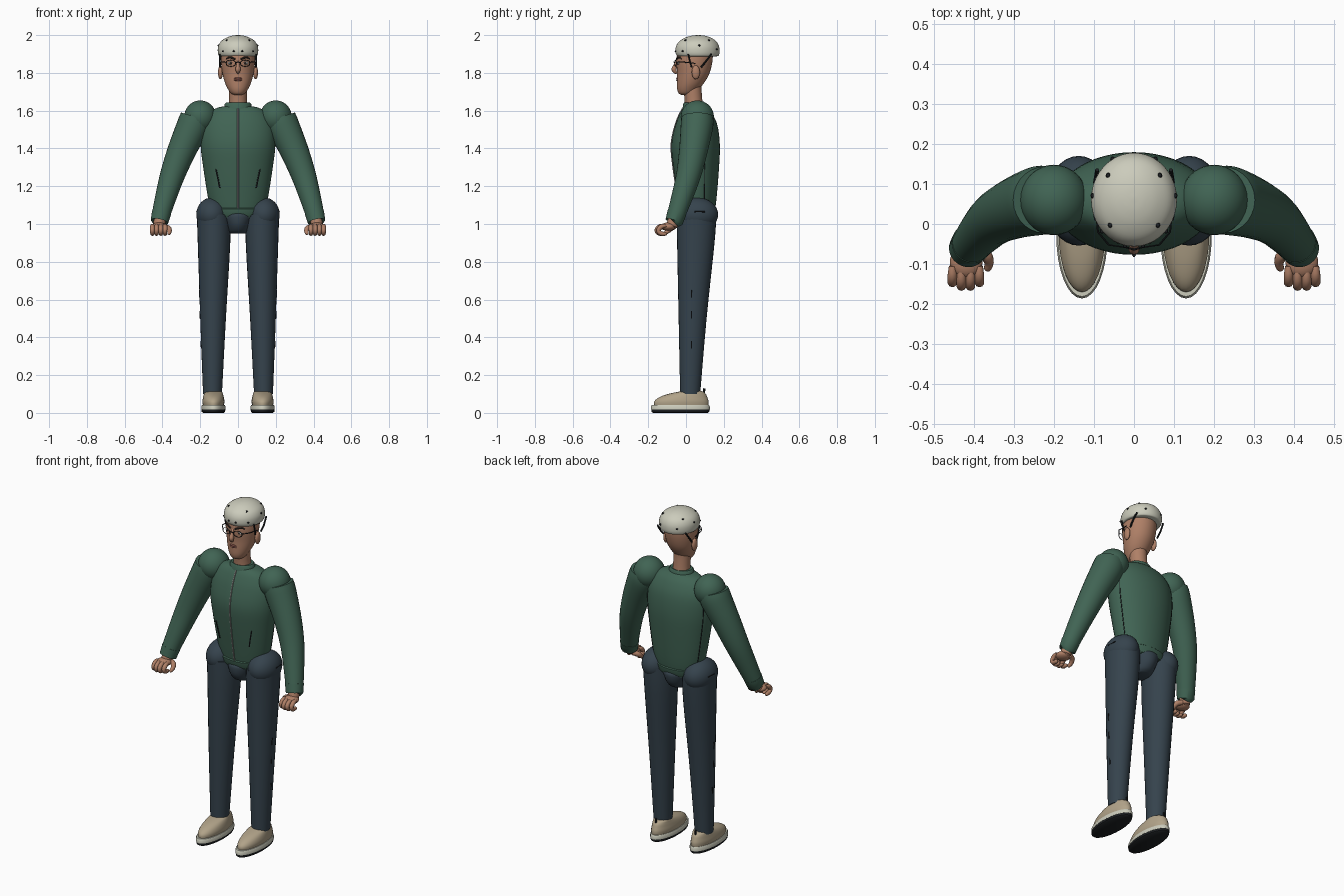
import bpy, bmesh, math
from mathutils import Vector

def mat(name, r, g, b):
    m = bpy.data.materials.new(name)
    m.diffuse_color = (r, g, b, 1)
    return m

GREEN = mat("jacket_green", .052, .127, .088)
NAVY = mat("trouser_navy", .036, .056, .074)
SKIN = mat("skin", .43, .215, .135)
BEIGE = mat("shoe_beige", .44, .365, .25)
CREAM = mat("helmet_cream", .60, .60, .50)
BLACK = mat("black", .012, .014, .016)
BROWN = mat("brow_brown", .03, .02, .016)
LIP = mat("lip", .30, .11, .085)
GREY = mat("zip_grey", .25, .25, .24)
WHITE = mat("eye_white", .7, .7, .66)

def finish(bm, name, material):
    bmesh.ops.recalc_face_normals(bm, faces=bm.faces)
    me = bpy.data.meshes.new(name)
    bm.to_mesh(me)
    bm.free()
    me.materials.append(material)
    ob = bpy.data.objects.new(name, me)
    bpy.context.collection.objects.link(ob)
    for o in bpy.context.selected_objects:
        o.select_set(False)
    ob.select_set(True)
    bpy.context.view_layer.objects.active = ob
    bpy.ops.object.shade_smooth_by_angle(angle=math.radians(42))
    return ob

def skin_rings(name, loops, material):
    bm = bmesh.new()
    vs = [[bm.verts.new(p) for p in loop] for loop in loops]
    n = len(vs[0])
    for a, b in zip(vs, vs[1:]):
        for i in range(n):
            bm.faces.new((a[i], a[(i + 1) % n], b[(i + 1) % n], b[i]))
    bm.faces.new(vs[0])
    bm.faces.new(vs[-1])
    return finish(bm, name, material)

def spline(rows, steps):
    """Smoothly resample a short list of rows."""
    out = []
    for i in range(len(rows) - 1):
        p0, p1 = rows[max(i - 1, 0)], rows[i]
        p2, p3 = rows[i + 1], rows[min(i + 2, len(rows) - 1)]
        for s in range(steps):
            t = s / steps
            out.append(tuple(b + .5 * t * (c - a + t * (2*a - 5*b + 4*c - d + t * (3*(b - c) + d - a)))
                             for a, b, c, d in zip(p0, p1, p2, p3)))
    out.append(tuple(rows[-1]))
    return out

def body(name, rows, material, cx=0, steps=4, n=32):
    """Stack of horizontal ellipses; row = z, x radius, y radius, y centre, x offset."""
    rings = spline(rows, steps)
    ang = [2 * math.pi * i / n for i in range(n)]
    skin_rings(name, [[(cx + (r[4] if len(r) > 4 else 0) + r[1] * math.cos(a),
                        r[3] + r[2] * math.sin(a), r[0]) for a in ang] for r in rings], material)
    return rings

def tube(name, rows, material, ref=(0, 1, 0), steps=1, n=8):
    """Round tube along a path; row = x, y, z, radius."""
    rows = spline(rows, steps)
    pts = [Vector(r[:3]) for r in rows]
    loops = []
    for i, p in enumerate(pts):
        t = (pts[min(i + 1, len(pts) - 1)] - pts[max(i - 1, 0)]).normalized()
        u = t.cross(Vector(ref)).normalized()
        v = t.cross(u)
        loops.append([p + rows[i][3] * (u * math.cos(2*math.pi*k/n) + v * math.sin(2*math.pi*k/n))
                      for k in range(n)])
    return skin_rings(name, loops, material)

def ball(name, c, r, material, seg=24):
    bm = bmesh.new()
    bmesh.ops.create_uvsphere(bm, u_segments=seg, v_segments=seg // 2, radius=1)
    for v in bm.verts:
        v.co = Vector([c[i] + r[i] * v.co[i] for i in range(3)])
    return finish(bm, name, material)

def at(rings, z, a, off=0):
    """Point on an elliptical body at height z and angle a (degrees)."""
    for p, q in zip(rings, rings[1:]):
        if p[0] <= z <= q[0]:
            t = (z - p[0]) / (q[0] - p[0])
            _, rx, ry, cy = [x + t * (y - x) for x, y in zip(p[:4], q[:4])]
            a = math.radians(a)
            return ((rx + off) * math.cos(a), cy + (ry + off) * math.sin(a), z)

# jacket torso, hem and collar
torso = body("jacket_torso", [(1.035, .125, .085, .06), (1.12, .155, .10, .06), (1.3, .184, .121, .054),
             (1.42, .198, .128, .051), (1.52, .19, .112, .055), (1.585, .155, .085, .053),
             (1.615, .11, .062, .048), (1.625, .06, .05, .045)], GREEN, n=48)
body("jacket_hem", [(1.04, .13, .09, .06), (1.05, .138, .096, .06), (1.08, .147, .1, .06),
                    (1.085, .14, .094, .06)], GREEN, steps=1, n=48)
body("collar", [(1.6, .075, .062, .042), (1.635, .07, .057, .042), (1.642, .064, .052, .042),
                (1.64, .05, .045, .042)], GREEN, steps=1)
tube("zip", [at(torso, 1.07 + .03 * i, -90, .001) + (.0045,) for i in range(19)], GREY, n=6)

# neck and head
body("neck", [(1.59, .052, .05, .045), (1.65, .047, .047, .04), (1.72, .047, .047, .035),
              (1.76, .045, .045, .04)], SKIN)
head = body("head", [(1.684, .022, .026, .0), (1.692, .038, .042, .003), (1.715, .054, .058, .011),
            (1.75, .07, .073, .025), (1.8, .083, .086, .039), (1.87, .09, .096, .045),
            (1.93, .08, .085, .05), (1.96, .04, .04, .055)], SKIN)
tube("nose", [(0, -.045, 1.868, .006), (0, -.053, 1.85, .008), (0, -.06, 1.83, .012),
              (0, -.063, 1.817, .0135), (0, -.055, 1.803, .009), (0, -.045, 1.8, .003)], SKIN, steps=3, n=12)
for k, z in (("upper", 1.771), ("lower", 1.762)):
    ball(k + "_lip", (0, -.046, z), (.022, .006, .0055), LIP, 12)

# helmet with vents
helmet = body("helmet", [(1.888, .094, .103, .062), (1.892, .102, .111, .062), (1.91, .107, .117, .061),
              (1.94, .105, .114, .061), (1.967, .09, .098, .062), (1.987, .06, .067, .064),
              (1.997, .03, .034, .065), (2.0, .004, .004, .065)], CREAM, n=40)

for s, side in ((1, "left"), (-1, "right")):
    for i, (z, a) in enumerate([(1.972, 40), (1.972, -45), (1.915, -42), (1.945, 5), (1.925, 60), (1.915, -78)]):
        p = at(helmet, z, a)
        ball(f"helmet_vent_{side}_{i}", (s * p[0], p[1], p[2]), (.006, .007, .005), BLACK, 8)

    # helmet straps
    tube(side + "_front_strap", [(s*.096, .012, 1.9, .004), (s*.097, .02, 1.865, .004),
                                 (s*.093, .03, 1.83, .004)], BLACK)
    tube(side + "_rear_strap", [(s*.092, .135, 1.9, .005), (s*.097, .105, 1.86, .005),
                                (s*.094, .08, 1.83, .005)], BLACK)

    # ears, eyes, brows and spectacles
    ball(side + "_ear", (s*.093, .052, 1.803), (.013, .022, .037), SKIN, 16)
    e = at(head, 1.852, -90 + s * 25)
    ball(side + "_eye", (e[0], e[1] + .002, e[2]), (.016, .006, .008), WHITE, 16)
    ball(side + "_pupil", (e[0], e[1] - .004, e[2]), (.0065, .003, .0065), BROWN, 12)
    tube(side + "_brow", [at(head, z, -90 + s * a) + (r,) for z, a, r in
         ((1.872, 9, .005), (1.88, 22, .006), (1.882, 35, .005), (1.874, 44, .003))], BROWN, ref=(0, 0, 1))
    bpy.ops.mesh.primitive_torus_add(location=(s*.038, -.056, 1.851), rotation=(math.pi/2, 0, s*.15),
                                     major_radius=.023, minor_radius=.002, major_segments=24, minor_segments=6)
    rim = bpy.context.object
    rim.name = side + "_spectacle_rim"
    rim.scale = (1.1, .75, 1)
    rim.data.materials.append(BLACK)
    tube(side + "_spectacle_arm", [(s*.063, -.052, 1.856, .0025), (s*.09, -.02, 1.858, .0025),
                                   (s*.096, .05, 1.85, .0025)], BLACK, ref=(0, 0, 1))

    # sleeve: shoulder ball, arm tube and cuff
    ball(side + "_shoulder", (s*.2, .06, 1.567), (.085, .088, .087), GREEN, 32)
    tube(side + "_sleeve", [(s*.222, .06, 1.567, .083), (s*.238, .058, 1.52, .086), (s*.295, .04, 1.395, .076),
         (s*.345, .015, 1.265, .066), (s*.383, -.022, 1.14, .056), (s*.413, -.058, 1.03, .047)],
         GREEN, steps=4, n=28)
    tube(side + "_cuff", [(s*.405, -.048, 1.06, .051), (s*.416, -.063, 1.012, .047),
                          (s*.416, -.064, 1.011, .036)], GREEN, n=28)

    # hand with curled fingers and thumb
    tube(side + "_wrist", [(s*.413, -.06, 1.03, .033), (s*.418, -.075, .99, .03),
                           (s*.419, -.08, .978, .015)], SKIN, n=16)
    ball(side + "_palm", (s*.419, -.095, .986), (.041, .04, .022), SKIN)
    for i in range(4):
        x = .386 + .0225 * i
        d = -.003 if i in (1, 2) else .006
        tube(f"{side}_finger_{i+1}", [(s*x, -.105, .992, .009), (s*x, -.135+d, .987, .0125),
             (s*x, -.152+d, .967, .012), (s*x, -.14+d, .95, .0115), (s*x, -.115+d, .948, .010),
             (s*x, -.107+d, .95, .003)], SKIN, ref=(1, 0, 0), steps=3, n=10)
    tube(side + "_thumb", [(s*.395, -.065, .985, .014), (s*.37, -.078, .978, .015), (s*.362, -.096, .962, .012),
                           (s*.366, -.112, .95, .009), (s*.368, -.117, .947, .003)], SKIN, steps=3, n=10)

    # jacket pockets and side seams
    tube(side + "_pocket", [at(torso, z, -90 + s * a, .001) + (.004,) for z, a in
                            ((1.19, 35), (1.24, 37), (1.29, 39.5))], BLACK, n=6)
    tube(side + "_jacket_seam", [at(torso, 1.1 + .03 * i, 90 - s * 68, .0) + (.0025,) for i in range(13)],
         BLACK, n=6)

    # trousers: hip ball and leg
    ball(side + "_hip", (s*.138, .058, 1.05), (.083, .112, .09), NAVY, 32)
    leg = body(side + "_leg", [(.1, .05, .053, .022, s*.135), (.5, .068, .074, .035, s*.132),
               (.9, .086, .099, .052, s*.127), (1.05, .088, .105, .056, s*.13)], NAVY, n=28)
    for i, z in enumerate((.36, .52, .63)):
        tube(f"{side}_leg_seam_{i}", [(s * (.1335 + .05 + .018 * (h - .1) / .4 - (.004 if h > .5 else .001)),
             .03, h, .0035) for h in (z - .02, z + .02)], BLACK, n=6)
    tube(side + "_hip_pocket", [(s*.219, .045, 1.065, .003), (s*.216, .1, 1.065, .003)], BLACK, (0, 0, 1))

    # shoe: outsole, midsole, upper and heel tab
    body(side + "_outsole", [(0, .055, .145, -.03), (.006, .062, .153, -.03), (.02, .063, .154, -.03)],
         BLACK, s*.13, 1)
    body(side + "_midsole", [(.018, .064, .156, -.03), (.034, .064, .156, -.03), (.042, .06, .151, -.03)],
         CREAM, s*.13, 1)
    body(side + "_shoe_upper", [(.035, .055, .144, -.025), (.06, .058, .144, -.024), (.082, .055, .128, -.015),
         (.1, .05, .1, .005), (.113, .044, .062, .028), (.116, .03, .045, .03)], BEIGE, s*.13)
    tube(side + "_heel_tab", [(s*.13, .094, .095, .006), (s*.13, .097, .13, .006)], BLACK)

tube("spectacle_bridge", [(-.014, -.06, 1.855, .0025), (0, -.064, 1.857, .0025), (.014, -.06, 1.855, .0025)],
     BLACK, ref=(0, 0, 1))

# pelvis between the legs
body("pelvis", [(.95, .045, .05, .055), (.965, .056, .075, .056), (1.0, .068, .098, .058),
                (1.045, .085, .104, .06), (1.06, .08, .09, .06)], NAVY)
